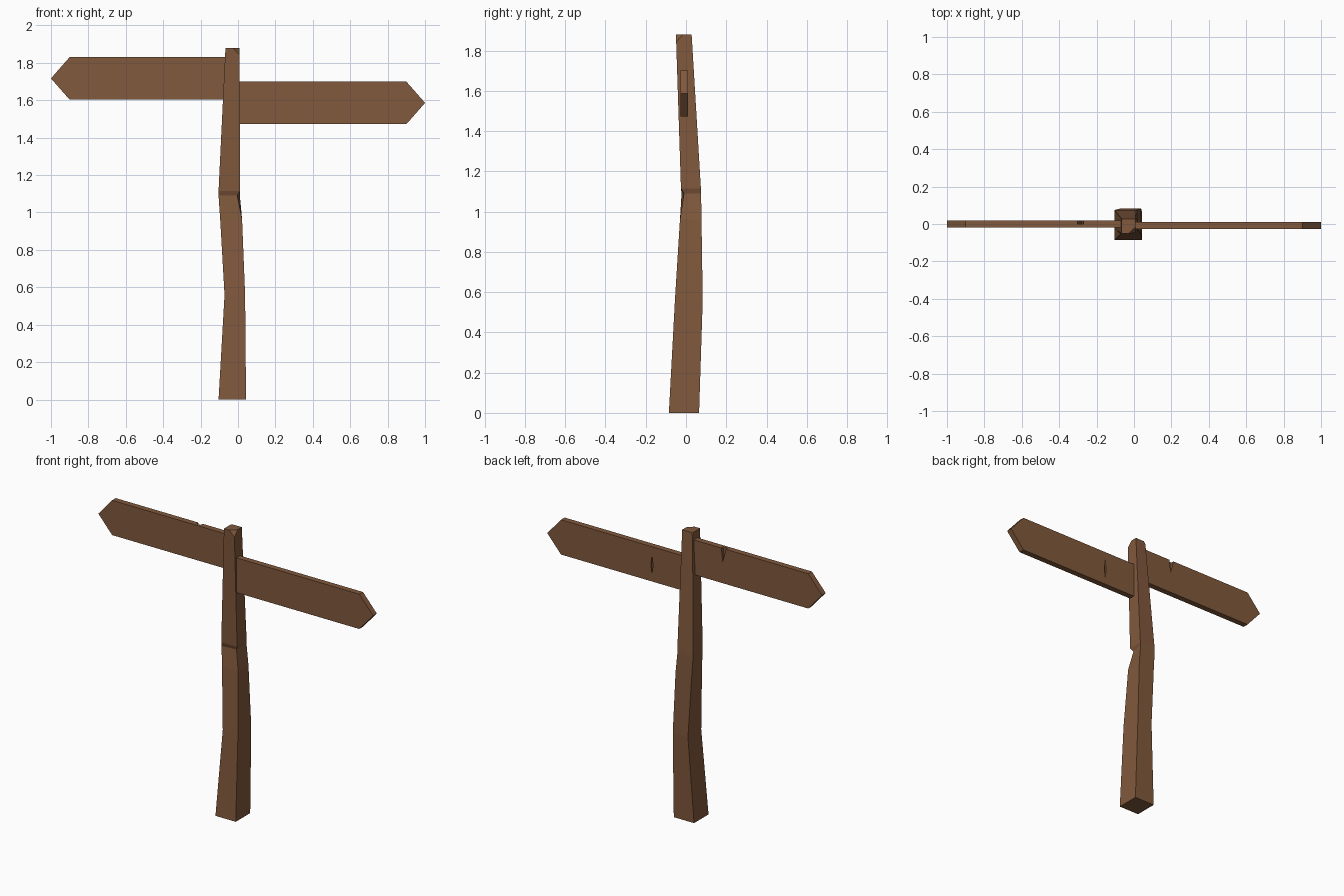
import bpy, bmesh
from mathutils import Vector

cube = bpy.data.objects.get("Cube")
if cube:
    bpy.data.objects.remove(cube, do_unlink=True)

wood = bpy.data.materials.new("brown_wood")
wood.use_nodes = True
BROWN = (0.22, 0.1, 0.046, 1)
wood.diffuse_color = BROWN
wood.node_tree.nodes["Principled BSDF"].inputs["Base Color"].default_value = BROWN


def make_object(name, bm):
    bmesh.ops.recalc_face_normals(bm, faces=bm.faces)
    mesh = bpy.data.meshes.new(name)
    bm.to_mesh(mesh)
    bm.free()
    mesh.materials.append(wood)
    obj = bpy.data.objects.new(name, mesh)
    bpy.context.collection.objects.link(obj)
    return obj


def prism(name, outline, y0, y1):
    """Extrude an (x, z) outline from y0 to y1."""
    bm = bmesh.new()
    face = bm.faces.new([bm.verts.new((x, y0, z)) for x, z in outline])
    ext = bmesh.ops.extrude_face_region(bm, geom=[face])["geom"]
    verts = [v for v in ext if isinstance(v, bmesh.types.BMVert)]
    bmesh.ops.translate(bm, verts=verts, vec=(0, y1 - y0, 0))
    return make_object(name, bm)


def board(name, side, root, z, y0, y1):
    """Plank pointing along side (-1 or 1), centred on height z."""
    h = 0.114
    pts = [(root, z - h), (side * 0.9, z - h), (side, z),
           (side * 0.9, z + h), (root, z + h)]
    return prism(name, pts, y0, y1)


def carve(target, cutter):
    mod = target.modifiers.new("crack", "BOOLEAN")
    mod.operation = "DIFFERENCE"
    mod.solver = "EXACT"
    mod.object = cutter
    cutter.hide_render = True
    bpy.context.view_layer.objects.active = target
    bpy.ops.object.modifier_apply(modifier=mod.name)
    bpy.data.objects.remove(cutter, do_unlink=True)


# Crooked post: stacked four-sided rings (x0, x1, y0, y1, z)
RINGS = [(-0.104, 0.043, -0.085, 0.065, 0),
         (-0.072, 0.038, -0.055, 0.083, 0.56),
         (-0.095, 0.022, -0.03, 0.077, 0.96),
         (-0.104, 0.010, -0.022, 0.075, 1.09),
         (-0.104, 0.011, -0.025, 0.074, 1.115),
         (-0.067, 0.008, -0.05, 0.028, 1.88)]
bm = bmesh.new()
loops = []
for x0, x1, y0, y1, z in RINGS:
    loops.append([bm.verts.new((x, y, z)) for x, y in
                  ((x0, y0), (x1, y0), (x1, y1), (x0, y1))])
for low, high in zip(loops, loops[1:]):
    for i in range(4):
        j = (i + 1) % 4
        bm.faces.new((low[i], low[j], high[j], high[i]))
bm.faces.new(loops[0][::-1])
bm.faces.new(loops[-1])
# Small nick in the front corner
loops[3][1].co += Vector((-0.014, 0.012, 0))
# Chipped top corners
for point, normal in (((0.008, -0.015, 1.88), (1, -1, 0.9)),
                      ((-0.055, 0.028, 1.88), (-1, 1, 0.7))):
    bmesh.ops.bisect_plane(bm, geom=bm.verts[:] + bm.edges[:] + bm.faces[:],
                           plane_co=point, plane_no=normal, clear_outer=True)
    bmesh.ops.holes_fill(bm, edges=[e for e in bm.edges if e.is_boundary])
make_object("post", bm)

# Two pointed direction boards
upper = board("upper_board", -1, -0.04, 1.717, -0.019, 0.019)
lower = board("lower_board", 1, -0.02, 1.586, -0.028, 0.01)

# Cracks in the back of the boards
carve(upper, prism("notch_cutter",
                   [(-0.305, 1.84), (-0.28, 1.745), (-0.268, 1.84)], 0.0, 0.05))
carve(lower, prism("slit_cutter",
                   [(0.24, 1.52), (0.248, 1.58), (0.24, 1.645), (0.232, 1.58)],
                   0.0, 0.05))
